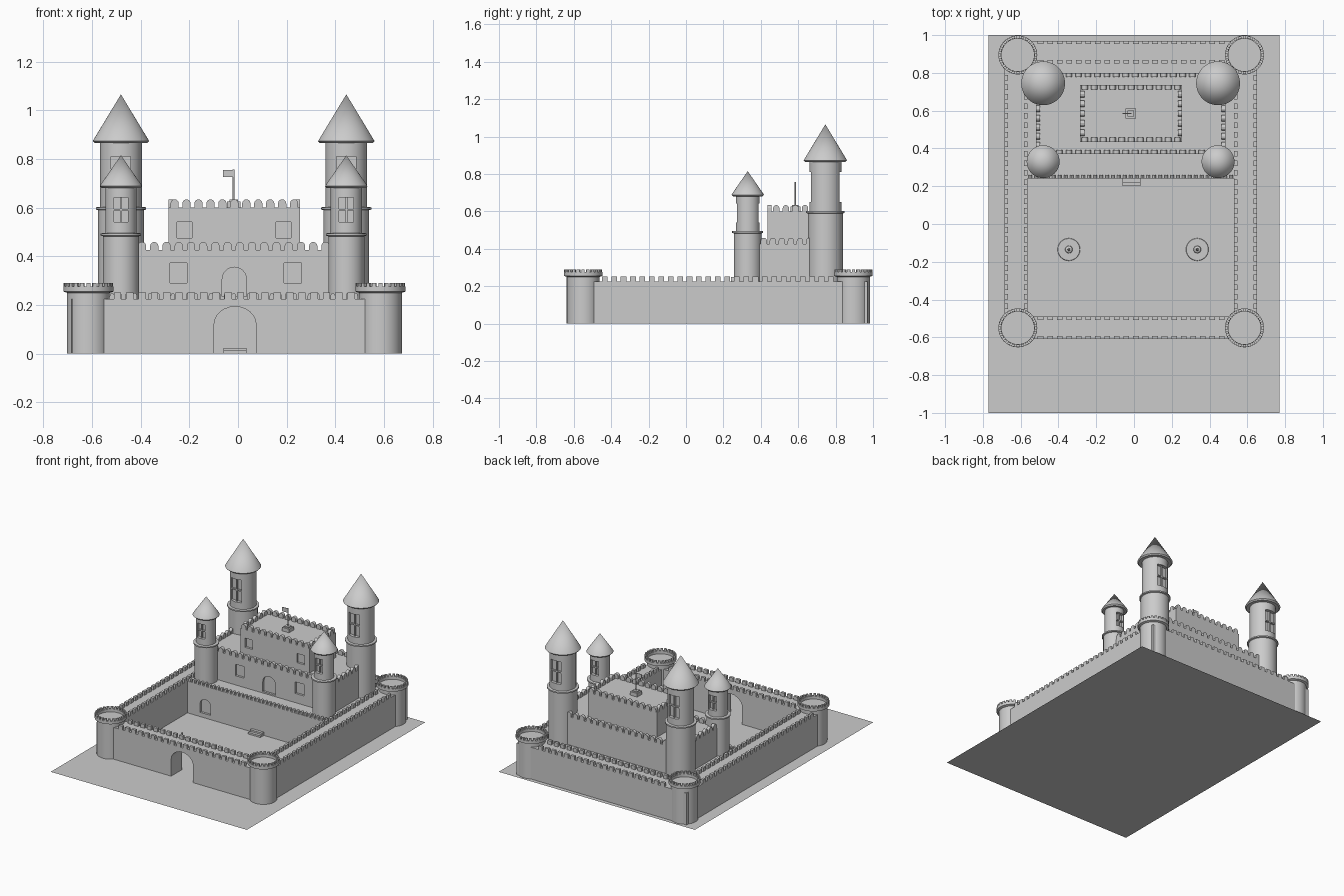
import bpy, bmesh
from math import sin, cos, pi, hypot, atan2
from mathutils import Matrix, Vector

if "Cube" in bpy.data.objects:
    bpy.data.objects.remove(bpy.data.objects["Cube"])

CX = -0.015  # castle axis


def finish(bm, name, smooth=False):
    bmesh.ops.recalc_face_normals(bm, faces=bm.faces)
    me = bpy.data.meshes.new(name)
    bm.to_mesh(me)
    bm.free()
    ob = bpy.data.objects.new(name, me)
    bpy.context.collection.objects.link(ob)
    bpy.ops.object.select_all(action='DESELECT')
    ob.select_set(True)
    bpy.context.view_layer.objects.active = ob
    if smooth:
        bpy.ops.object.shade_smooth_by_angle(angle=0.6)
    return ob


def add_box(bm, x0, x1, y0, y1, z0, z1):
    m = Matrix.Translation(((x0 + x1) / 2, (y0 + y1) / 2, (z0 + z1) / 2))
    bmesh.ops.create_cube(bm, size=1, matrix=m @ Matrix.Diagonal((x1 - x0, y1 - y0, z1 - z0, 1)))


def add_prism(bm, profile, depth, m):
    """Extrude an x-z profile along local y, centred, then place it."""
    a = [bm.verts.new(m @ Vector((x, -depth / 2, z))) for x, z in profile]
    b = [bm.verts.new(m @ Vector((x, depth / 2, z))) for x, z in profile]
    bm.faces.new(a)
    bm.faces.new(b[::-1])
    for i in range(len(a)):
        j = (i + 1) % len(a)
        bm.faces.new((a[i], b[i], b[j], a[j]))


def arch(w, spring, top, n=12):
    """Arched outline: half width w, straight to spring, rounded to top."""
    return [(-w, 0), (w, 0)] + [(w * cos(pi * i / n), spring + (top - spring) * sin(pi * i / n))
                                for i in range(n + 1)]


def battlement(bm, p, q, z, pitch, w, t, h, rounded=False):
    """Row of merlons from p to q."""
    d = hypot(q[0] - p[0], q[1] - p[1])
    n = max(1, round(d / pitch))
    rot = Matrix.Rotation(atan2(q[1] - p[1], q[0] - p[0]), 4, 'Z')
    prof = arch(w / 2, h * 0.5, h, 6) if rounded else [(-w / 2, 0), (w / 2, 0), (w / 2, h), (-w / 2, h)]
    for i in range(n):
        f = (i + 0.5) / n
        pos = (p[0] + (q[0] - p[0]) * f, p[1] + (q[1] - p[1]) * f, z)
        add_prism(bm, prof, t, Matrix.Translation(pos) @ rot)


def lathe(bm, x, y, profile, n=48):
    vs = [bm.verts.new((x + r, y, z)) for r, z in profile]
    es = [bm.edges.new(e) for e in zip(vs, vs[1:])]
    bmesh.ops.spin(bm, geom=vs + es, cent=(x, y, 0), axis=(0, 0, 1), angle=2 * pi,
                   steps=n, use_merge=True)
    bmesh.ops.remove_doubles(bm, verts=bm.verts, dist=1e-5)


def cut(ob, cutter_bm):
    c = finish(cutter_bm, "cutter")
    c.hide_render = True
    mod = ob.modifiers.new("cut", 'BOOLEAN')
    mod.operation, mod.solver, mod.object = 'DIFFERENCE', 'EXACT', c
    bpy.ops.object.select_all(action='DESELECT')
    bpy.context.view_layer.objects.active = ob
    ob.select_set(True)
    bpy.ops.object.modifier_apply(modifier="cut")
    bpy.data.objects.remove(c)


# Ground sheet
bm = bmesh.new()
bmesh.ops.create_grid(bm, x_segments=1, y_segments=1, size=1, matrix=Matrix.Diagonal((0.77, 1, 1, 1)))
finish(bm, "ground_sheet")

# Outer walls
X0, X1, Y0, Y1, T, WZ = -0.685, 0.65, -0.61, 0.97, 0.12, 0.225
for name, b in {"left_wall": (X0, X0 + T, Y0, Y1), "right_wall": (X1 - T, X1, Y0, Y1),
                "back_wall": (X0 + T, X1 - T, Y1 - T, Y1)}.items():
    bm = bmesh.new()
    add_box(bm, *b, 0, WZ)
    finish(bm, name)

# Front wall with arched gateway
bm = bmesh.new()
add_box(bm, X0 + T, X1 - T, Y0, Y0 + T, 0, WZ)
wall = finish(bm, "front_wall")
bm = bmesh.new()
add_prism(bm, [(x, z - 0.02 if z == 0 else z) for x, z in arch(0.086, 0.12, 0.193)], 0.3,
          Matrix.Translation((-0.012, Y0 + T / 2, 0)))
cut(wall, bm)

# Wall battlements, outer and inner rows
bm = bmesh.new()
for k in (0.009, T - 0.009):
    xa, xb, ya, yb = X0 + k, X1 - k, Y0 + k, Y1 - k
    for y in (ya, yb):
        battlement(bm, (-0.52, y), (0.49, y), WZ, 0.05, 0.03, 0.018, 0.026)
    for x in (xa, xb):
        battlement(bm, (x, -0.46), (x, 0.80), WZ, 0.05, 0.03, 0.018, 0.026)
finish(bm, "wall_battlements")

# Corner turrets
for i, (x, y) in enumerate([(-0.615, -0.55), (0.585, -0.55), (-0.615, 0.895), (0.585, 0.895)]):
    bm = bmesh.new()
    lathe(bm, x, y, [(0, 0), (0.088, 0), (0.088, 0.25), (0.103, 0.255), (0.103, 0.275),
                     (0.086, 0.275), (0.086, 0.255), (0, 0.255)])
    finish(bm, f"corner_turret_{i + 1}", True)
    bm = bmesh.new()
    for k in range(24):
        m = Matrix.Translation((x, y, 0.275)) @ Matrix.Rotation(2 * pi * k / 24, 4, 'Z')
        add_prism(bm, [(-0.008, 0), (0.008, 0), (0.008, 0.015), (-0.008, 0.015)], 0.014,
                  m @ Matrix.Translation((0, -0.095, 0)))
    finish(bm, f"turret_battlement_{i + 1}")

# Terrace behind the courtyard, with arched niches
bm = bmesh.new()
add_box(bm, X0 + T, X1 - T, 0.24, Y1 - T, 0, WZ)
terrace = finish(bm, "terrace")
bm = bmesh.new()
for s in (-1, 1):
    add_prism(bm, arch(0.04, 0.065, 0.1), 0.03, Matrix.Translation((CX + s * 0.41, 0.24, 0.03)))
cut(terrace, bm)
bm = bmesh.new()
battlement(bm, (X0 + T, 0.25), (X1 - T, 0.25), WZ, 0.031, 0.018, 0.018, 0.024, True)
finish(bm, "terrace_battlements")

# Courtyard steps
bm = bmesh.new()
add_box(bm, -0.06, 0.035, 0.2, 0.24, 0, 0.012)
add_box(bm, -0.06, 0.035, 0.22, 0.24, 0.012, 0.024)
finish(bm, "courtyard_steps")

# Courtyard fountains
for i, x in enumerate((-0.345, 0.335)):
    bm = bmesh.new()
    lathe(bm, x, -0.135, [(0.06, 0), (0.058, 0.006), (0.02, 0.006), (0.018, 0.015), (0.007, 0.02),
                          (0.005, 0.06), (0, 0.07)], 24)
    finish(bm, f"fountain_{i + 1}", True)


def keep(name, x0, x1, y0, y1, z0, z1, wins, wz0, wz1, door):
    bm = bmesh.new()
    add_box(bm, x0, x1, y0, y1, z0, z1)
    ob = finish(bm, name)
    bm = bmesh.new()
    for a, b in wins:
        add_box(bm, a, b, y0 - 0.02, y0 + 0.015, wz0, wz1)
    if door:
        add_prism(bm, arch(0.05, 0.07, 0.12), 0.03, Matrix.Translation((CX, y0, 0.235)))
    cut(ob, bm)
    bm = bmesh.new()
    k = 0.011
    for y in (y0 + k, y1 - k):
        battlement(bm, (x0, y), (x1, y), z1, 0.05, 0.034, 0.022, 0.034, True)
    for x in (x0 + k, x1 - k):
        battlement(bm, (x, y0 + 0.022), (x, y1 - 0.022), z1, 0.05, 0.034, 0.022, 0.034, True)
    finish(bm, name + "_battlements")


# Two keep storeys
keep("lower_keep", -0.52, 0.485, 0.37, 0.80, WZ, 0.425, [(-0.28, -0.21), (0.19, 0.26)], 0.29, 0.372, True)
keep("upper_keep", -0.285, 0.255, 0.435, 0.735, 0.425, 0.6, [(-0.25, -0.19), (0.157, 0.217)], 0.475, 0.54, False)

# Flag on its plinth
bm = bmesh.new()
add_box(bm, -0.045, 0.01, 0.558, 0.612, 0.6, 0.625)
add_box(bm, -0.035, 0.0, 0.568, 0.602, 0.625, 0.633)
finish(bm, "flag_plinth")
bm = bmesh.new()
lathe(bm, -0.018, 0.585, [(0, 0.63), (0.004, 0.63), (0.004, 0.757), (0, 0.757)], 12)
finish(bm, "flag_pole", True)
bm = bmesh.new()
add_box(bm, -0.062, -0.018, 0.583, 0.587, 0.725, 0.755)
finish(bm, "flag")


def round_tower(name, x, y, rl, ru, zr, zt, apex, rc, w, wz0, wz1):
    # Shaft with a ring halfway up
    bm = bmesh.new()
    lathe(bm, x, y, [(0, 0), (rl, 0), (rl, zr - 0.008), (rl + 0.009, zr - 0.005), (rl + 0.009, zr + 0.004),
                     (ru, zr + 0.006), (ru, zt), (0, zt)])
    ob = finish(bm, name, True)
    # Window recesses front and back
    bm = bmesh.new()
    for s in (-1, 1):
        a, b = sorted((y + s * (ru - 0.025), y + s * (ru + 0.02)))
        add_box(bm, x - w, x + w, a, b, wz0, wz1)
    cut(ob, bm)
    # Window bars
    bm = bmesh.new()
    zm = (wz0 + wz1) / 2
    for s in (-1, 1):
        a, b = sorted((y + s * (ru - 0.026), y + s * (ru - 0.012)))
        add_box(bm, x - 0.004, x + 0.004, a, b, wz0, wz1)
        add_box(bm, x - w, x + w, a, b, zm - 0.004, zm + 0.004)
    finish(bm, name + "_window_bars")
    # Conical roof
    bm = bmesh.new()
    lathe(bm, x, y, [(0, zt - 0.005), (rc - 0.008, zt - 0.005), (rc, zt + 0.003), (rc - 0.004, zt + 0.01), (0, apex)])
    finish(bm, name + "_roof", True)


for side, s in (("left", -1), ("right", 1)):
    x = -0.018 + s * 0.463
    round_tower(f"front_tower_{side}", x, 0.33, 0.074, 0.064, 0.49, 0.685, 0.815, 0.087, 0.029, 0.54, 0.642)
    round_tower(f"rear_tower_{side}", x, 0.745, 0.094, 0.086, 0.597, 0.87, 1.065, 0.116, 0.04, 0.65, 0.81)
